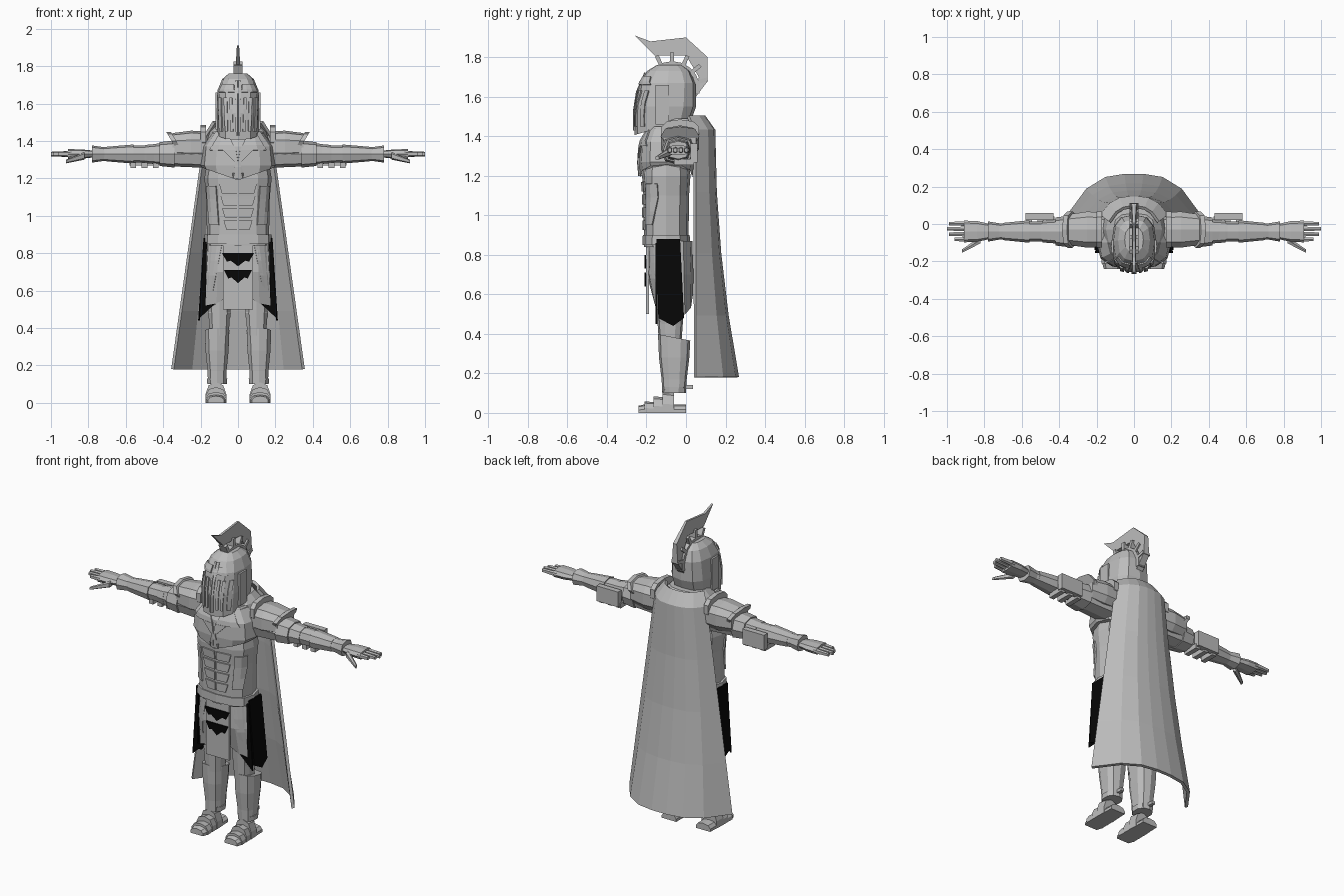
import bpy, bmesh, math
from mathutils import Vector
from mathutils.bvhtree import BVHTree

if "Cube" in bpy.data.objects:
    bpy.data.objects.remove(bpy.data.objects["Cube"], do_unlink=True)


def material(name, value):
    mat = bpy.data.materials.new(name)
    mat.use_nodes = True
    mat.diffuse_color = (value, value, value, 1)
    mat.node_tree.nodes["Principled BSDF"].inputs["Base Color"].default_value = mat.diffuse_color
    return mat


STEEL = material("steel grey", .5)
BLACK = material("black cloth", .002)


def make(name, verts, faces, mat=STEEL, mirror=False, solid=0):
    bm = bmesh.new()
    corners = [bm.verts.new(v) for v in verts]
    for face in faces:
        bm.faces.new([corners[i] for i in face])
    bmesh.ops.recalc_face_normals(bm, faces=bm.faces)
    mesh = bpy.data.meshes.new(name)
    bm.to_mesh(mesh)
    bm.free()
    mesh.materials.append(mat)
    ob = bpy.data.objects.new(name, mesh)
    bpy.context.collection.objects.link(ob)
    if solid:
        thickness = ob.modifiers.new("thickness", "SOLIDIFY")
        thickness.thickness, thickness.offset = solid, 0
    if mirror:
        ob.modifiers.new("mirror", "MIRROR")
    return ob


def grid_faces(rows, columns):
    return [(r * columns + i, r * columns + i + 1, (r + 1) * columns + i + 1, (r + 1) * columns + i)
            for r in range(rows - 1) for i in range(columns - 1)]


def grid(name, rows, **options):
    verts = [point for row in rows for point in row]
    return make(name, verts, grid_faces(len(rows), len(rows[0])), **options)


def tube(name, axis, centre, profile, depth=1, sides=10, warp=None, cap=True, **options):
    """Boxy tube along an axis; profile holds (position, radius), depth scales the second radius."""
    order = {"x": (2, 0, 1), "y": (0, 2, 1), "z": (0, 1, 2)}[axis]
    rounded = lambda value: math.copysign(abs(value) ** .75, value)
    verts = []
    for position, radius in profile:
        for i in range(sides):
            angle = math.tau * i / sides + math.pi / 2
            spot = (centre[0] + radius * rounded(math.cos(angle)),
                    centre[1] + radius * depth * rounded(math.sin(angle)), position)
            vert = Vector([spot[k] for k in order])
            verts.append(warp(vert) if warp else vert)
    faces = [(r * sides + i, r * sides + (i + 1) % sides, (r + 1) * sides + (i + 1) % sides, (r + 1) * sides + i)
             for r in range(len(profile) - 1) for i in range(sides)]
    if cap:
        faces += [range(sides), range(len(verts) - sides, len(verts))]
    return make(name, verts, faces, **options)


def prism(name, outline, depth, **options):
    """Slab from a flat outline, thickened along the depth vector."""
    count, half = len(outline), Vector(depth) / 2
    verts = [Vector(p) - half for p in outline] + [Vector(p) + half for p in outline]
    faces = [range(count), range(count, 2 * count)]
    faces += [(i, (i + 1) % count, count + (i + 1) % count, count + i) for i in range(count)]
    return make(name, verts, faces, **options)


def box(name, centre, size, **options):
    x, y, z = centre
    w, h = size[0] / 2, size[2] / 2
    outline = [(x - w, y, z - h), (x + w, y, z - h), (x + w, y, z + h), (x - w, y, z + h)]
    return prism(name, outline, (0, size[1], 0), **options)


def overlay(name, target, top, bottom, mirror=True):
    """Raised plate laid on the front of target between two (z, inner x, outer x) edges."""
    mesh = target.data
    tree = BVHTree.FromPolygons([v.co for v in mesh.vertices], [tuple(f.vertices) for f in mesh.polygons])
    steps, rows = 4, []
    for r in range(steps):
        z, inner, outer = Vector(top).lerp(Vector(bottom), r / (steps - 1))
        row = [Vector((inner + (outer - inner) * i / (steps - 1), -1, z)) for i in range(steps)]
        hits = [tree.ray_cast(start, Vector((0, 1, 0)))[0] for start in row]
        rows.append([hit or Vector((start.x, -.1, z)) for start, hit in zip(row, hits)])
    return grid(name, rows, mirror=mirror, solid=.016)


def pointed_hem(v):
    return v + Vector((0, 0, abs(v.x) * .35 if v.z < 1.2 else 0))


# Torso, breastplate and belt
BODY = (0, -.1)
torso = tube("torso", "z", BODY, [(.84, .165), (1.1, .17), (1.2, .18), (1.44, .14)], .68, 12)
chest = tube("breastplate", "z", BODY, [(1.19, .19), (1.27, .2), (1.37, .19), (1.45, .13)], .7, 12, pointed_hem)
overlay("chest_wings", chest, (1.43, .05, .1), (1.35, .01, .15))
overlay("chest_wing_tips", chest, (1.35, .01, .08), (1.29, 0, .02))
overlay("sternum_ridge", chest, (1.29, 0, .01), (1.2, 0, .03))
for i in range(4):
    top, width = 1.17 - i * .065, .1 - i * .008
    overlay(f"belly_plates_{i}", torso, (top, .005, width), (top - .05, .005, width - .015))
overlay("side_ribs", torso, (1.16, .115, .165), (.95, .1, .15))
tube("belt", "z", BODY, [(.85, .182), (.9, .18)], .66, 12)
tube("collar", "z", (0, -.03), [(1.39, .17), (1.45, .15), (1.49, .11)], .8, 12)
tube("neck", "z", (0, -.06), [(1.4, .07), (1.55, .07)])


# Helmet with visor bars
def helmet_lean(v):
    drop = (v.y + .1) * .3 if v.z < 1.5 else 0
    return Vector((v.x, v.y + (v.z - 1.6) * .1, v.z + drop))


helmet = tube("helmet", "z", BODY, [(1.45, .112), (1.55, .12), (1.67, .11), (1.73, .085), (1.76, .05)],
              1.3, 12, helmet_lean)
for i in range(3):
    inner = .03 + i * .028
    overlay(f"visor_bars_{i}", helmet, (1.63, inner, inner + .015), (1.45, inner - .005, inner + .01))
overlay("nose_guard", helmet, (1.72, 0, .015), (1.43, 0, .01))
overlay("brow", helmet, (1.7, .02, .08), (1.66, .02, .1))
box("cheek_plates", (.115, -.12, 1.56), (.012, .07, .2), mirror=True)

# Crest with its rail and posts
fan = [(-.26, 1.91), (-.18, 1.88), (0, 1.9), (.11, 1.8), (.11, 1.68), (.05, 1.6), (.065, 1.7), (0, 1.81), (-.16, 1.81)]
crest = prism("crest", [(0, y, z) for y, z in fan], (1, 0, 0))
for v in crest.data.vertices:
    v.co.x *= min(.045, .012 + (1.9 - v.co.z) * .13) if v.co.z < 1.9 else .012


def rail_row(degrees, radius):
    angle = math.radians(degrees)
    y, z = radius * math.cos(angle) - .07, radius * math.sin(angle) + 1.64
    return [(-.025, y, z), (.025, y, z)]


grid("crest_rail", [rail_row(degrees, .13) for degrees in range(-10, 150, 20)], solid=.02)
for i in range(5):
    angle = 15 + i * 25
    grid(f"crest_post_{i}", [rail_row(angle, .12), rail_row(angle, .185)], solid=.02)


# Skirt, tabard and cloth panels
def skirt_hem(v):
    low = v.z < .6
    return Vector((v.x, v.y * (.8 if low else 1), v.z + (.1 - abs(v.x) * .6 if low else 0)))


skirt = tube("skirt", "z", (0, -.08), [(.87, .172), (.7, .182), (.5, .19)], .62, 12, skirt_hem, cap=False, solid=.01)
overlay("skirt_plates", skirt, (.84, .085, .16), (.6, .13, .17))
box("tabard", (0, -.195, .685), (.16, .014, .37))
for i, top in enumerate((.8, .71)):
    width = .085 - i * .01
    half = [(width, top), (width * .7, top - .045), (width * .45, top - .04)]
    outline = half + [(0, top - .07)] + [(-x, z) for x, z in reversed(half)]
    prism(f"tabard_band_{i}", [(x, -.206, z) for x, z in outline], (0, .009, 0), mat=BLACK)


def hip_x(z):
    return .18 + (.88 - z) * .065


side = [(-.15, .88), (-.03, .88), (-.01, .48), (-.065, .44), (-.14, .48)]
prism("side_cloth", [(hip_x(z), y, z) for y, z in side], (.009, 0, 0), mat=BLACK, mirror=True)
front = [(-.015, .86), (0, .86), (0, .45), (-.08, .53), (-.03, .52)]
prism("cloth_front_edge", [(hip_x(z) + x, -.15, z) for x, z in front], (0, .009, 0), mat=BLACK, mirror=True)

# Legs
THIGH, SHIN = (.1, -.08), (.112, -.06)
tube("thighs", "z", THIGH, [(.36, .052), (.6, .068), (.86, .07)], 1.1, mirror=True)
tube("knee_plates", "z", THIGH, [(.45, .06), (.48, .064), (.5, .058)], mirror=True)
tube("greaves", "z", SHIN, [(.1, .05), (.17, .053), (.28, .064), (.38, .068)], 1.2, mirror=True,
     warp=lambda v: v - Vector((0, 0, v.y * .2 + .01 if v.z > .3 else 0)))
tube("ankle_bands", "z", SHIN, [(.1, .054), (.13, .057)], mirror=True)
box("spurs", (.115, .01, .13), (.02, .05, .02), mirror=True)


# Feet, flattened on the floor
def on_floor(v):
    return Vector((v.x, v.y, max(v.z, 0)))


FOOT = (.118, 0)
tube("boots", "y", FOOT, [(0, .052), (-.1, .053), (-.21, .054), (-.24, .045)], .8, warp=on_floor, mirror=True)
for i in range(3):
    back = -.06 - i * .045
    tube(f"foot_lames_{i}", "y", FOOT, [(back, .054), (back - .06, .058)], 1.9 - i * .45, warp=on_floor, mirror=True)

# Arms and shoulder armour
ARM, SHOULDER = (-.04, 1.33), (-.03, 1.37)
tube("arms", "x", ARM, [(.15, .085), (.35, .075), (.5, .053), (.62, .052), (.78, .036)], .88, 8, mirror=True)
tube("shoulder_plates", "x", SHOULDER, [(.17, .096), (.25, .1), (.35, .085)], .85, mirror=True)
tube("shoulder_rims", "x", (-.03, 1.42), [(.17, .1), (.2, .1)], .65, mirror=True)
tube("shoulder_fins", "x", (-.03, 1.4), [(.33, .098), (.355, .098)], .5, 8, mirror=True,
     warp=lambda v: v + Vector(((v.z - 1.4) * .6, 0, 0)))
for name, start, end, wide, narrow in [("upper_arm_plates", .34, .42, .085, .075), ("arm_bands", .45, .49, .062, .058),
                                       ("forearm_guards", .56, .7, .06, .046), ("cuffs", .7, .78, .04, .054)]:
    tube(name, "x", ARM, [(start, wide), (end, narrow)], .85, 8, mirror=True)
box("elbow_plates", (.505, .04, 1.315), (.15, .035, .095), mirror=True)
for i in range(3):
    box(f"elbow_tabs_{i}", (.44 + i * .06, -.01, 1.27), (.03, .1, .03), mirror=True)

# Hands
tube("palms", "x", ARM, [(.77, .04), (.84, .056), (.91, .058)], .45, 8, mirror=True)
for i in range(4):
    tip = 1 - (i - 1) ** 2 * .01
    tube(f"fingers_{i}", "x", (.002 - i * .028, 1.33), [(.89, .014), (tip, .01)], 1.2, 6, mirror=True)
tube("thumbs", "x", (-.085, 1.32), [(.82, .02), (.92, .01)], 1, 6, mirror=True,
     warp=lambda v: v - Vector((0, v.x - .82, v.x / 2 - .41)) * .6)


# Cape, flaring and sweeping back towards the hem
def cape_row(z, width, edge, middle, columns=8):
    spread = [i * 2 / (columns - 1) - 1 for i in range(columns)]
    return [(width * u, edge + (middle - edge) * (1 - abs(u) ** 3), z) for u in spread]


rows = [cape_row(1.5, .13, .01, .09)]
for fall in (0, .25, .5, .75, 1):
    rows.append(cape_row(1.43 - fall * 1.25, .175 + fall * .175, .045, .14 + fall ** 2 * .12))
grid("cape", rows, solid=.018)
